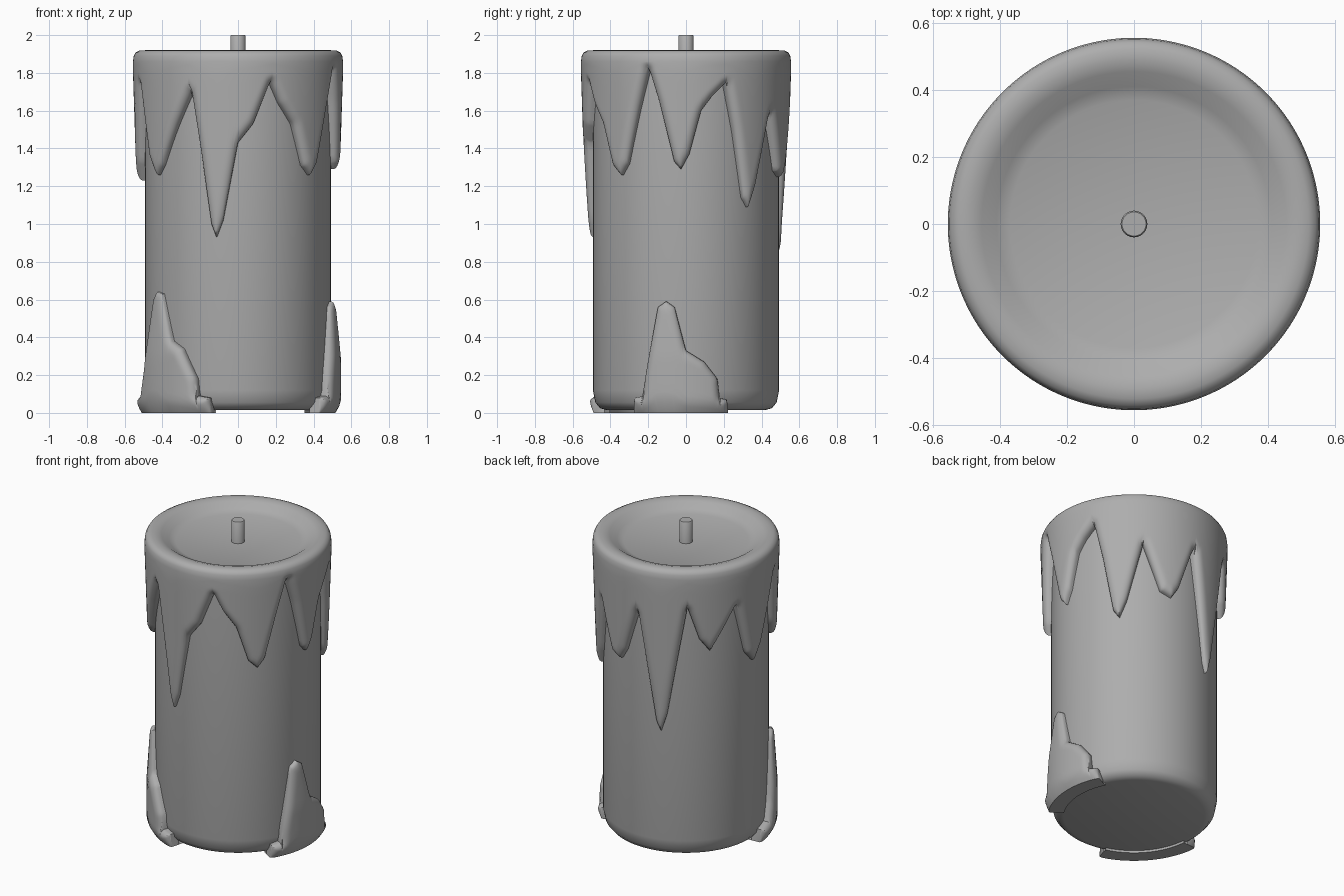
import bpy, bmesh
from math import sin, cos, radians, sqrt
from mathutils import Vector

if "Cube" in bpy.data.objects:
    bpy.data.objects.remove(bpy.data.objects["Cube"], do_unlink=True)

BODY = 0.493        # radius of the plain candle
INSIDE = 0.45       # hidden inner radius of every wax layer

wax = bpy.data.materials.new("grey_wax")
wax.use_nodes = True
grey = (0.42, 0.42, 0.42, 1)
wax.diffuse_color = grey
wax.node_tree.nodes["Principled BSDF"].inputs["Base Color"].default_value = grey


def clamp(value):
    return max(0.0, min(1.0, value))


def on_ring(angle, radius, z):
    """Point on the candle; angle in degrees from the front towards +x."""
    a = radians(angle)
    return (radius * sin(a), -radius * cos(a), z)


def finish(bm, name):
    bmesh.ops.remove_doubles(bm, verts=bm.verts[:], dist=0.0002)
    bmesh.ops.recalc_face_normals(bm, faces=bm.faces[:])
    mesh = bpy.data.meshes.new(name)
    bm.to_mesh(mesh)
    bm.free()
    mesh.materials.append(wax)
    obj = bpy.data.objects.new(name, mesh)
    bpy.context.collection.objects.link(obj)
    bpy.ops.object.select_all(action="DESELECT")
    obj.select_set(True)
    bpy.context.view_layer.objects.active = obj
    bpy.ops.object.shade_smooth_by_angle(angle=radians(42))
    return obj


def loft(name, columns, closed):
    """Join neighbouring columns of points with quads."""
    bm = bmesh.new()
    grid = [[bm.verts.new(p) for p in column] for column in columns]
    pairs = list(zip(grid, grid[1:]))
    if closed:
        pairs.append((grid[-1], grid[0]))
    for left, right in pairs:
        for i in range(len(left) - 1):
            bm.faces.new((left[i], right[i], right[i + 1], left[i + 1]))
    return finish(bm, name)


def lathe(name, profile, sides):
    step = 360 / sides
    columns = [[on_ring(i * step, r, z) for r, z in profile] for i in range(sides)]
    return loft(name, columns, True)


def edge_height(edge, angle):
    for (a, za), (b, zb) in zip(edge, edge[1:]):
        if a <= angle <= b:
            return za + (zb - za) * (angle - a) / (b - a)


def edge_distance(flat, point):
    best = 1.0
    for a, b in zip(flat, flat[1:]):
        run = b - a
        t = clamp((point - a).dot(run) / run.length_squared)
        best = min(best, (point - a - run * t).length)
    return best


def wax_layer(name, edge, anchor, outer, ending, closed):
    """Wax skin between a ragged edge and a level anchor, rounded at the edge."""
    flat = [Vector((radians(a) * BODY, z)) for a, z in edge]
    first, last = edge[0][0], edge[-1][0]
    rows = 16
    columns = []
    for angle in range(first, last if closed else last + 1):
        low = edge_height(edge, angle)
        column = [on_ring(angle, INSIDE, low)]
        for i in range(rows + 1):
            z = low + (anchor - low) * (i / rows) ** 1.6
            depth = edge_distance(flat, Vector((radians(angle) * BODY, z)))
            bulge = sqrt(1 - (1 - clamp(depth / 0.045)) ** 2)
            thin = BODY + 0.014
            column.append(on_ring(angle, thin + (outer(z) - thin) * bulge, z))
        column += [on_ring(angle, r, z) for r, z in ending]
        columns.append(column)
    return loft(name, columns, closed)


# Plain candle with a rounded foot
lathe("candle_body", [(0, 0.015), (0.42, 0.015), (0.455, 0.025), (0.48, 0.055),
                      (BODY, 0.12), (BODY, 1.8), (0, 1.8)], 96)

# Wick
lathe("wick", [(0, 1.8), (0.04, 1.8), (0.04, 1.995), (0.036, 2), (0, 2)], 24)

# Melted crown: ragged drips all round, rolled lip and shallow pool
crown_edge = [
    (0, 1.43), (9, 1.53), (19, 1.75), (25, 1.64), (34, 1.53), (42, 1.31),
    (48, 1.26), (53, 1.32), (61, 1.6), (68, 1.82), (74, 1.65), (83, 1.33),
    (87, 1.29), (92, 1.37), (99, 1.6), (105, 1.67), (113, 1.74), (119, 1.5),
    (126, 1.14), (130, 1.09), (135, 1.2), (146, 1.58), (158, 1.28), (166, 1.25),
    (171, 1.32), (182, 1.61), (195, 0.9), (198, 0.84), (202, 0.95), (216, 1.66),
    (224, 1.45), (231, 1.37), (236, 1.44), (249, 1.64), (259, 1.3), (266, 1.23),
    (273, 1.33), (288, 1.74), (297, 1.36), (304, 1.26), (309, 1.31), (321, 1.52),
    (332, 1.7), (338, 1.37), (344, 1.0), (347, 0.93), (351, 1.02), (360, 1.43)]
lip = [(0.552, 1.89), (0.542, 1.908), (0.522, 1.918), (0.49, 1.92), (0.455, 1.91),
       (0.41, 1.88), (0.37, 1.865), (0, 1.86)]
wax_layer("melted_crown", crown_edge, 1.86,
          lambda z: 0.53 + 0.026 * clamp((z - 1) / 0.8), lip, True)


# Two puddles of wax climbing the foot
def foot_radius(z):
    return 0.545 - 0.03 * (1 - clamp(z / 0.08)) ** 2 - 0.02 * clamp((z - 0.3) / 0.3)


front_edge = [
    (-85, 0), (-84, 0.08), (-75, 0.1), (-70, 0.22), (-61, 0.6), (-57, 0.64),
    (-52, 0.63), (-43, 0.38), (-35, 0.34), (-25, 0.18), (-24, 0.09), (-17, 0.08),
    (-16, 0)]
side_edge = [
    (57, 0), (58, 0.08), (64, 0.09), (65, 0.18), (73, 0.56), (78, 0.59),
    (83, 0.56), (90, 0.33), (101, 0.27), (109, 0.18), (110, 0.08), (115, 0.07),
    (116, 0)]
for name, edge in (("front_puddle", front_edge), ("side_puddle", side_edge)):
    wax_layer(name, edge, 0, foot_radius, [(0.42, 0), (0.42, 0.02)], False)
